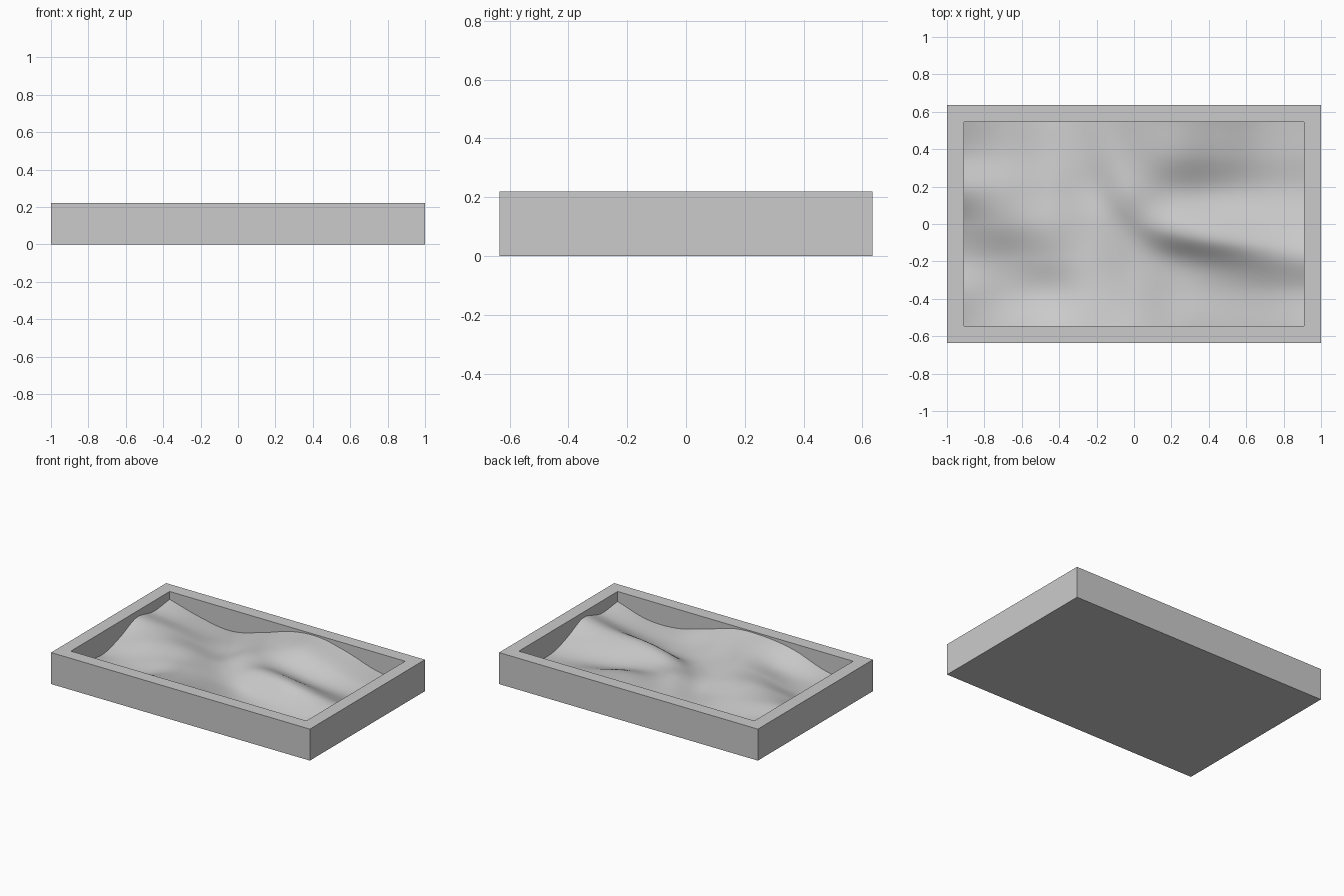
import bpy
import bmesh
from math import exp, hypot, floor

cube = bpy.data.objects.get("Cube")
if cube:
    bpy.data.objects.remove(cube, do_unlink=True)

LENGTH, WIDTH, HEIGHT, RIM = 2.0, 1.27, 0.22, 0.09
HX, HY = LENGTH / 2 - RIM, WIDTH / 2 - RIM

grey = bpy.data.materials.new("plain_grey")
grey.use_nodes = True
grey.diffuse_color = (0.6, 0.6, 0.6, 1)
grey.node_tree.nodes["Principled BSDF"].inputs["Base Color"].default_value = grey.diffuse_color


def add_object(name, bm):
    mesh = bpy.data.meshes.new(name)
    bm.to_mesh(mesh)
    bm.free()
    obj = bpy.data.objects.new(name, mesh)
    bpy.context.collection.objects.link(obj)
    mesh.materials.append(grey)
    return obj


# Tray: a box whose top is inset and pushed down
bm = bmesh.new()
bmesh.ops.create_cube(bm, size=1)
for v in bm.verts:
    v.co = (v.co.x * LENGTH, v.co.y * WIDTH, (v.co.z + 0.5) * HEIGHT)
top = max(bm.faces, key=lambda f: f.calc_center_median().z)
bmesh.ops.inset_region(bm, faces=[top], thickness=RIM, use_even_offset=True)
floor_face = bmesh.ops.extrude_face_region(bm, geom=[top])["geom"]
bmesh.ops.delete(bm, geom=[top], context="FACES_ONLY")
for v in floor_face:
    if isinstance(v, bmesh.types.BMVert):
        v.co.z = 0.02
bmesh.ops.recalc_face_normals(bm, faces=bm.faces)
add_object("tray", bm)

# Broad dune heights in thousandths, back row first, left to right along x
DUNES = [
    [165, 105, 70, 105, 185, 210, 165, 95, 60],
    [148, 120, 88, 97, 165, 192, 145, 92, 68],
    [177, 160, 125, 92, 142, 130, 95, 74, 65],
    [110, 150, 162, 125, 100, 112, 112, 110, 110],
    [63, 92, 142, 155, 108, 80, 100, 135, 172],
    [80, 76, 116, 175, 148, 88, 74, 90, 135],
    [60, 98, 175, 208, 203, 140, 85, 85, 150],
]


def spline(values, t):
    """Smooth curve through evenly spaced values, t from 0 to 1."""
    p = [2 * values[0] - values[1], *values, 2 * values[-1] - values[-2]]
    s = t * (len(values) - 1)
    i = min(floor(s), len(values) - 2)
    u = s - i
    a, b, c, d = p[i:i + 4]
    return b + u / 2 * (c - a + u * (2 * a - 5 * b + 4 * c - d + u * (3 * (b - c) + d - a)))


def crest(x, y):
    """Curved ridge, gentle behind and steep in front."""
    bend = 0.11 * exp(-6.5 * x)
    d = (y + 0.06 + 0.07 * x - bend) / hypot(1, 0.07 + 6.5 * bend)
    reach = 0.14 if d > 0 else 0.105
    return 0.085 * exp(-((x - 0.35) / 0.4) ** 2 - (d / reach) ** 2)


# Sand: a fine grid lifted to the dune heights
bm = bmesh.new()
bmesh.ops.create_grid(bm, x_segments=120, y_segments=72, size=1)
for v in bm.verts:
    across, along = (v.co.x + 1) / 2, (1 - v.co.y) / 2
    across, along = min(max(across, 0), 1), min(max(along, 0), 1)
    x, y = v.co.x * HX, v.co.y * HY
    z = spline([spline(row, across) for row in DUNES], along) / 1000
    v.co = (x, y, min(z + crest(x, y), HEIGHT - 0.004))
for f in bm.faces:
    f.smooth = True
add_object("sand", bm)
